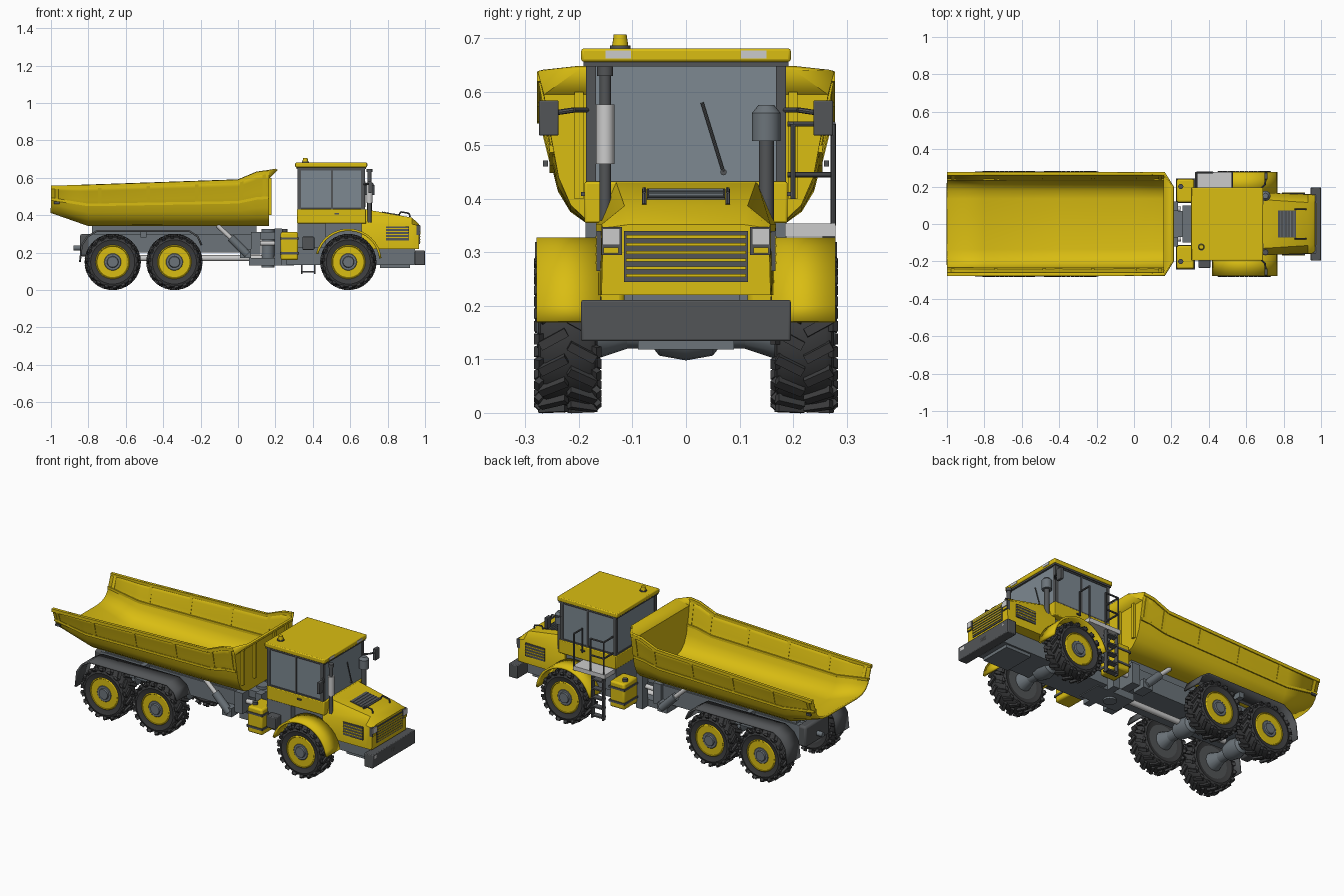
import bpy, bmesh, math
from mathutils import Vector, Matrix

if "Cube" in bpy.data.objects:
    bpy.data.objects.remove(bpy.data.objects["Cube"])


def mat(name, r, g, b):
    m = bpy.data.materials.new(name)
    m.diffuse_color = (r, g, b, 1)
    m.use_nodes = True
    m.node_tree.nodes["Principled BSDF"].inputs["Base Color"].default_value = m.diffuse_color
    return m


YEL = mat("yellow paint", 0.70, 0.51, 0.006)
TYRE = mat("tyre rubber", 0.045, 0.046, 0.048)
DARK = mat("dark trim", 0.085, 0.09, 0.095)
GREY = mat("chassis grey", 0.15, 0.175, 0.195)
GLASS = mat("window glass", 0.205, 0.25, 0.285)
LIGHT = mat("light grey", 0.60, 0.60, 0.60)


def finish(bm, name, m, recalc=True):
    if recalc:
        bmesh.ops.recalc_face_normals(bm, faces=bm.faces)
    me = bpy.data.meshes.new(name)
    bm.to_mesh(me)
    bm.free()
    me.materials.append(m)
    return add(name, me)


def add(name, me, loc=(0, 0, 0), rz=0):
    ob = bpy.data.objects.new(name, me)
    ob.location, ob.rotation_euler = loc, (0, 0, rz)
    bpy.context.collection.objects.link(ob)
    return ob


def bevel(ob, w, seg=2):
    b = ob.modifiers.new("bevel", "BEVEL")
    b.width, b.segments = w, seg
    return ob


def beam(name, p, q, w, h, m):
    """Rectangular bar from p to q."""
    p, q = Vector(p), Vector(q)
    d = q - p
    bm = bmesh.new()
    bmesh.ops.create_cube(bm, size=1, matrix=Matrix.Translation((p + q) / 2)
                          @ d.to_track_quat('X', 'Z').to_matrix().to_4x4()
                          @ Matrix.Diagonal((d.length, w, h, 1)))
    return finish(bm, name, m)


def box(name, x0, x1, y0, y1, z0, z1, m, bev=0):
    ob = beam(name, (x0, (y0 + y1) / 2, (z0 + z1) / 2), (x1, (y0 + y1) / 2, (z0 + z1) / 2),
              abs(y1 - y0), z1 - z0, m)
    return bevel(ob, bev) if bev else ob


def rod(name, p, q, r, m, r2=None, seg=16):
    p, q = Vector(p), Vector(q)
    d = q - p
    bm = bmesh.new()
    bmesh.ops.create_cone(bm, cap_ends=True, segments=seg, radius1=r, radius2=r if r2 is None else r2,
                          depth=d.length, matrix=Matrix.Translation((p + q) / 2)
                          @ d.to_track_quat('Z', 'Y').to_matrix().to_4x4())
    return finish(bm, name, m)


def path(name, pts, r, m):
    for a, b in zip(pts, pts[1:]):
        rod(name, a, b, r, m, seg=8)


def loft(name, rings, m, cap=True):
    """Skin closed rings of points."""
    bm = bmesh.new()
    vs = [[bm.verts.new(p) for p in ring] for ring in rings]
    n = len(vs[0])
    for a, b in zip(vs, vs[1:]):
        for i in range(n):
            bm.faces.new((a[i], a[(i + 1) % n], b[(i + 1) % n], b[i]))
    if cap:
        bm.faces.new(vs[0])
        bm.faces.new(vs[-1])
    return finish(bm, name, m)


def lathe(name, prof, m, seg=40):
    """Turn (radius, y) points round the y axis."""
    rings = [[(r * math.cos(2 * math.pi * i / seg), y, r * math.sin(2 * math.pi * i / seg))
              for i in range(seg)] for r, y in prof]
    return loft(name, rings, m)


def band(name, pts, y0, y1, t, m):
    """Bent sheet following (x, z) points."""
    bm = bmesh.new()
    v = [[bm.verts.new((x, y, z)) for y in (y0, y1)] for x, z in pts]
    for a, b in zip(v, v[1:]):
        bm.faces.new((a[0], a[1], b[1], b[0]))
    ob = finish(bm, name, m)
    s = ob.modifiers.new("thickness", "SOLIDIFY")
    s.thickness, s.offset = t, 0
    return ob


# wheels: tyre with angled lugs, dished rim, hub and bolts
tyre = lathe("tyre", [(.088, -.046), (.118, -.056), (.132, -.051), (.139, -.04), (.139, .04),
                      (.132, .051), (.118, .056), (.088, .046)], TYRE)
bm = bmesh.new()
bm.from_mesh(tyre.data)
for s in (1, -1):
    for k in range(18):
        turn = Matrix.Rotation(2 * math.pi * (k + .25 * s) / 18, 4, 'Y')
        for pos, yaw, tilt, size in (((0, s * .027, .142), s * .5, 0, (.017, .056, .015)),
                                     ((s * .0, s * .05, .132), 0, -s * .7, (.02, .012, .026))):
            bmesh.ops.create_cube(bm, size=1, matrix=turn @ Matrix.Translation(pos)
                                  @ Matrix.Rotation(yaw, 4, 'Z') @ Matrix.Rotation(tilt, 4, 'X')
                                  @ Matrix.Diagonal((*size, 1)))
bm.to_mesh(tyre.data)
bm.free()
rim = lathe("rim", [(.091, .047), (.086, .05), (.081, .044), (.077, .03), (.03, .03), (.03, -.04), (.09, -.04)], YEL)
hub = lathe("hub", [(.05, .028), (.048, .045), (.043, .049), (.031, .049), (.028, .057), (.01, .057)], GREY, 24)
back = lathe("wheel_back", [(.092, -.047), (.06, -.041), (.02, -.041)], DARK)
bolt = lathe("bolts", [(.006, .029), (.006, .035)], DARK, 6)
bm = bmesh.new()
for k in range(12):
    n0 = len(bm.verts)
    bm.from_mesh(bolt.data)
    bm.verts.ensure_lookup_table()
    a = k * math.pi / 6
    bmesh.ops.translate(bm, vec=(.064 * math.cos(a), 0, .064 * math.sin(a)), verts=bm.verts[n0:])
bm.to_mesh(bolt.data)
bm.free()
parts = (tyre, rim, hub, back, bolt)
for x in (-.67, -.34, .59):
    for s in (1, -1):
        for p in parts:
            add("wheel_" + p.name, p.data, (x, s * .221, .15), 0 if s > 0 else math.pi)
    # axle and differential
    rod("axle", (x, -.19, .15), (x, .19, .15), .03, GREY)
    lathe("differential", [(.02, -.07), (.045, -.05), (.054, 0), (.045, .05), (.02, .07)], GREY, 20).location = (x, 0, .152)
    for s in (1, -1):
        rod("axle_end", (x, s * .11, .15), (x, s * .17, .15), .03, GREY, .05)
for p in parts:
    bpy.data.objects.remove(p)

# dump body: rounded trough, rising tail, closed front with spill guard
PROF = [(1, 1), (.96, .85), (.92, .62), (.86, .32), (.78, .15), (.66, .04), (.5, 0)]
SECT = [(-1, .418, .555), (-.80, .348, .562), (-.4, .348, .576), (0, .348, .59), (.1, .348, .632), (.162, .348, .64)]


def wall(x, t, s=1):
    """Point on the trough's side at height fraction t."""
    for (xa, fa, ta), (xb, fb, tb) in zip(SECT, SECT[1:]):
        if xa <= x <= xb:
            k = (x - xa) / (xb - xa)
            f, top = fa + k * (fb - fa), ta + k * (tb - ta)
    for (wa, a), (wb, b) in zip(PROF, PROF[1:]):
        if b <= t <= a:
            w = wb + (wa - wb) * (t - b) / (a - b)
    return Vector((x, s * w * .272, f + t * (top - f)))


bm = bmesh.new()
rows = [[bm.verts.new(wall(x, t, -1)) for w, t in PROF] + [bm.verts.new(wall(x, t)) for w, t in reversed(PROF)]
        for x, f, t in SECT]
for a, b in zip(rows, rows[1:]):
    for i in range(len(a) - 1):
        bm.faces.new((a[i], a[i + 1], b[i + 1], b[i]))
e = rows[-1]
bm.faces.new(e[1:-1])
g = [bm.verts.new((.208, s * .2, .645)) for s in (-1, 1)]
bm.faces.new((e[1], e[-2], g[1], g[0]))
bm.faces.new((e[0], e[1], g[0]))
bm.faces.new((e[-1], g[1], e[-2]))
body = finish(bm, "dump_body", YEL)
sol = body.modifiers.new("thickness", "SOLIDIFY")
sol.thickness, sol.offset = .012, 0
for s in (1, -1):
    for a, b in zip(SECT, SECT[1:]):
        beam("body_rim", wall(a[0], .96, s), wall(b[0], .96, s), .018, .018, YEL)
        beam("body_rail", wall(a[0], .5, s), wall(b[0], .5, s), .022, .014, YEL)
    for x in (-.97, -.74, -.48, -.22, .02, .14):
        beam("body_rib", wall(x, .5, s), wall(x, .95, s), .018, .016, YEL)
    for y in (.09, .2):
        box("front_wall_rib", .16, .178, s * y - .008, s * y + .008, .40, .60, YEL)
    box("tail_marker", -.985, -.955, s * .258, s * .267, .46, .472, DARK)
    # rear fenders with mud flaps
    band("rear_fender", [(-.845, .15), (-.835, .24), (-.805, .285), (-.755, .315), (-.26, .315), (-.215, .285),
                         (-.195, .24)], s * .165, s * .282, .01, DARK)
    box("fender_bracket", -.52, -.49, s * .09, s * .25, .28, .315, GREY)
    # rear frame rails and body lift rams
    box("rear_frame_rail", -.80, .10, s * .07, s * .11, .2, .30, GREY)
    box("body_support", -.78, .10, s * .06, s * .10, .30, .348, GREY)
    rod("lift_ram", (.05, s * .15, .19), (-.04, s * .15, .28), .022, GREY)
    rod("lift_ram_rod", (-.04, s * .15, .28), (-.11, s * .15, .345), .012, LIGHT)
    box("ram_mount", .01, .07, s * .08, s * .16, .17, .22, GREY)
    # front fenders
    arc = [math.radians(a) for a in range(6, 167, 10)]
    band("front_fender", [(.59 + .172 * math.cos(a), .152 + .17 * math.sin(a)) for a in arc],
         s * .16, s * .279, .012, YEL)
    # side tanks with straps
    box("side_tank", .228, .322, s * .115, s * .24, .16, .31, YEL, .01)
    for z in (.19, .27):
        box("tank_strap", .224, .326, s * .112, s * .244, z, z + .012, DARK)
    rod("tank_cap", (.25, s * .2, .31), (.25, s * .2, .325), .014, DARK)
    # steering rams at the joint
    rod("steering_ram", (.07, s * .09, .25), (.25, s * .08, .25), .013, LIGHT)
    box("joint_post", .195, .235, s * .07, s * .12, .13, .33, GREY)

# articulated joint, rear frame cross members and tow plate
box("rear_frame_floor", -.78, .1, -.08, .08, .2, .23, GREY)
box("rear_plate", -.845, -.79, -.11, .11, .18, .30, DARK, .012)
rod("tow_hook", (-.88, 0, .225), (-.84, 0, .225), .014, GREY)
box("joint_upper", .06, .26, -.07, .07, .27, .31, GREY)
box("joint_lower", .06, .30, -.07, .07, .13, .17, GREY)
rod("joint_pin", (.16, 0, .12), (.16, 0, .325), .035, GREY)
box("rear_frame_head", .07, .12, -.13, .13, .19, .31, GREY)
rod("drive_shaft", (-.6, 0, .17), (.5, 0, .17), .016, LIGHT)

# front chassis, bumper and belly
box("front_chassis", .26, .945, -.1, .1, .135, .235, GREY)
box("belly_plate", .76, .92, -.09, .09, .118, .136, GREY)
box("cab_base", .318, .47, -.188, .188, .225, .356, GREY)
box("engine_bay", .46, .72, -.15, .15, .22, .356, GREY)
box("bumper", .945, 1.0, -.196, .196, .134, .211, DARK, .004)
box("hitch_recess", .999, 1.0, -.022, .022, .162, .188, TYRE)
rod("hitch_pin", (.996, 0, .165), (.996, 0, .186), .004, LIGHT)
box("battery_box", .345, .408, -.235, -.185, .215, .285, DARK, .004)

# hood with grille, vents, handles and lamps
HOOD = [(.66, .165, .168, .132, .22, .352, .435), (.93, .16, .158, .115, .22, .352, .387),
        (.968, .158, .155, .108, .22, .345, .352)]
loft("hood", [[(x, -a, z0), (x, -b, z1), (x, -c, z2), (x, c, z2), (x, b, z1), (x, a, z0)]
              for x, a, b, c, z0, z1, z2 in HOOD], YEL)
box("grille", .966, .972, -.116, .116, .245, .34, DARK)
for k in range(6):
    box("grille_slat", .968, .976, -.112, .112, .2535 + k * .0145, .2595 + k * .0145, YEL)


def hood_top(x):
    return .436 - .178 * (x - .66)


beam("hood_vent", (.77, 0, hood_top(.77)), (.865, 0, hood_top(.865)), .145, .006, DARK)
for k in range(5):
    x = .782 + k * .0175
    box("vent_slat", x, x + .005, -.07, .07, hood_top(x), hood_top(x) + .005, GREY)
for s in (1, -1):
    path("hood_handle", [(.86, s * .078, .40), (.87, s * .078, .418), (.915, s * .078, .41), (.92, s * .078, .39)], .004, DARK)
    box("side_vent", .79, .915, s * .157, s * .167, .265, .34, DARK)
    for k in range(4):
        box("side_vent_slat", .79, .915, s * .16, s * .169, .278 + k * .016, .283 + k * .016, YEL)
    box("lamp_frame", .955, .972, s * .12, s * .158, .295, .347, DARK)
    box("headlamp", .97, .976, s * .123, s * .156, .314, .345, LIGHT)
    box("indicator", .97, .975, s * .126, s * .154, .298, .309, YEL)
    box("bumper_lamp", .998, 1.0, s * .15, s * .18, .184, .201, LIGHT)
    box("roof_lamp", .685, .692, s * .103, s * .15, .662, .677, LIGHT)
    # cab pillars and window frames
    for x, w in ((.327, .018), (.502, .01), (.668, .02)):
        box("cab_pillar", x - w / 2, x + w / 2, s * .168, s * .187, .43, .655, DARK)
    for z in (.43, .64):
        box("window_frame", .32, .677, s * .17, s * .186, z, z + .01, DARK)
    box("door_handle", .515, .54, s * .18, s * .196, .405, .413, DARK)
    # mirrors
    path("mirror_arm", [(.67, s * .18, .566), (.70, s * .21, .566), (.705, s * .25, .56)], .005, DARK)
    box("mirror", .697, .715, s * .238, s * .275, .518, .584, DARK, .003)

# cab
box("cab_lower", .316, .685, -.19, .19, .355, .432, YEL, .004)
box("cab_glass", .323, .674, -.182, .182, .43, .65, GLASS)
box("rear_window_frame", .319, .33, -.18, .18, .43, .44, DARK)
box("roof_trim", .312, .684, -.192, .192, .647, .658, DARK)
box("roof", .306, .69, -.196, .196, .656, .681, YEL, .005)
rod("beacon_base", (.36, -.123, .68), (.36, -.123, .687), .019, DARK)
rod("beacon", (.36, -.123, .687), (.36, -.123, .707), .015, YEL, .012)
path("wiper", [(.68, .07, .45), (.68, .03, .58)], .003, DARK)
rod("wiper_pivot", (.672, .07, .45), (.682, .07, .45), .006, DARK)

# exhaust stack and air cleaner
rod("exhaust_pipe", (.703, -.151, .36), (.703, -.151, .63), .011, DARK)
rod("exhaust_tip", (.703, -.151, .63), (.703, -.151, .647), .015, DARK)
rod("exhaust_muffler", (.703, -.151, .465), (.703, -.151, .576), .017, LIGHT)
rod("intake_stem", (.703, .15, .36), (.703, .15, .51), .014, DARK)
rod("air_cleaner", (.703, .15, .508), (.703, .15, .56), .027, GREY)
rod("air_cleaner_cap", (.703, .15, .56), (.703, .15, .575), .027, GREY, .015)

# platform, railing and ladder on the entry side
box("platform", .325, .53, .185, .279, .33, .354, LIGHT)
for x in (.335, .42, .525):
    rod("rail_post", (x, .275, .35), (x, .275, .54), .005, DARK, seg=8)
for z in (.445, .54):
    path("hand_rail", [(.335, .19, z), (.335, .275, z), (.42, .275, z)], .005, DARK)
path("grab_rail", [(.525, .275, .54), (.525, .2, .54), (.525, .2, .40)], .005, DARK)
for x in (.34, .41):
    box("ladder_rail", x - .004, x + .004, .255, .279, .085, .34, DARK)
for k in range(5):
    box("ladder_step", .34, .41, .245, .279, .095 + k * .052, .103 + k * .052, DARK)

# smooth shading with sharp edges kept
for o in bpy.context.scene.objects:
    o.select_set(True)
bpy.context.view_layer.objects.active = body
bpy.ops.object.shade_smooth_by_angle(angle=math.radians(35))
